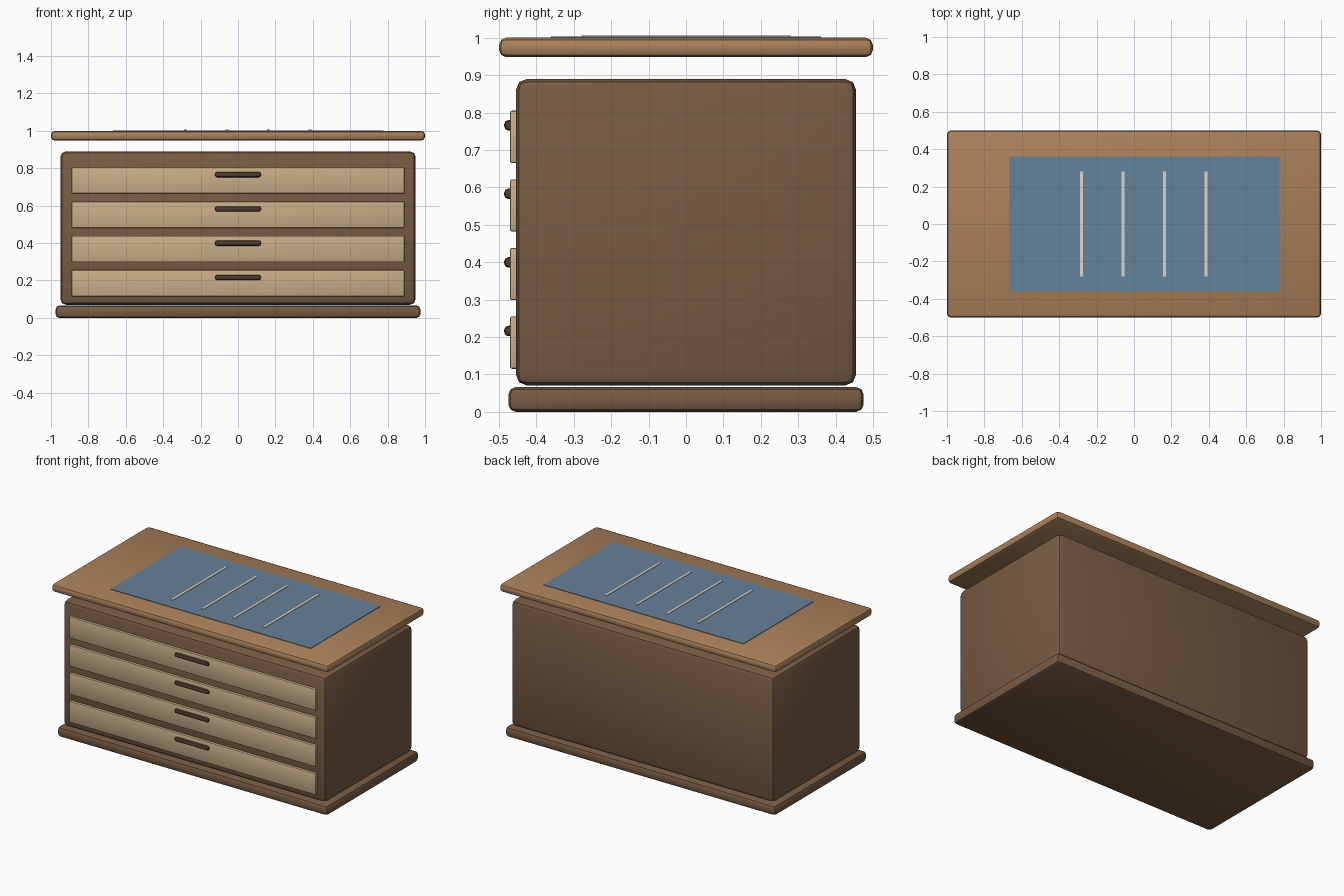
import bpy
import math

if "Cube" in bpy.data.objects:
    bpy.data.objects.remove(bpy.data.objects["Cube"])


def material(name, rgb):
    m = bpy.data.materials.new(name)
    m.diffuse_color = (*rgb, 1)
    m.use_nodes = True
    m.node_tree.nodes["Principled BSDF"].inputs["Base Color"].default_value = m.diffuse_color
    return m


DARK = material("dark_wood", (0.19, 0.105, 0.055))
TOP = material("top_wood", (0.40, 0.22, 0.105))
PALE = material("drawer_wood", (0.58, 0.42, 0.245))
METAL = material("handle_bronze", (0.085, 0.045, 0.028))
BLUE = material("mat_blue", (0.13, 0.225, 0.32))
LIGHT = material("strip_pale", (0.70, 0.67, 0.60))


def box(name, x, y, z, mat, bevel=0.0, segments=2):
    """Box from (min, max) ranges, optionally with rounded edges."""
    loc = [(r[0] + r[1]) / 2 for r in (x, y, z)]
    bpy.ops.mesh.primitive_cube_add(size=1, location=loc)
    ob = bpy.context.object
    ob.name = name
    ob.scale = [r[1] - r[0] for r in (x, y, z)]
    bpy.ops.object.transform_apply(location=False, rotation=False, scale=True)
    ob.data.materials.append(mat)
    if bevel:
        mod = ob.modifiers.new("rounded_edges", 'BEVEL')
        mod.width = bevel
        mod.segments = segments
        bpy.ops.object.modifier_apply(modifier=mod.name)
        bpy.ops.object.shade_smooth_by_angle(angle=math.radians(35))
    return ob


# Plinth, carcass and the separate raised top
box("plinth", (-0.975, 0.975), (-0.475, 0.475), (0, 0.066), DARK, 0.02)
box("cabinet_body", (-0.95, 0.95), (-0.455, 0.455), (0.07, 0.89), DARK, 0.03)
box("table_top", (-1, 1), (-0.5, 0.5), (0.948, 1.0), TOP, 0.02)

# Four drawers with bar handles
for i in range(4):
    z = 0.185 + i * 0.1833
    box(f"drawer_front_{i + 1}", (-0.89, 0.89), (-0.471, -0.445),
        (z - 0.07, z + 0.07), PALE, 0.006)
    box(f"drawer_handle_{i + 1}", (-0.123, 0.123), (-0.486, -0.458),
        (z + 0.017, z + 0.045), METAL, 0.011)

# Blue work mat with four thin strips
box("work_mat", (-0.667, 0.777), (-0.361, 0.361), (0.998, 1.003), BLUE)
for i in range(4):
    x = -0.281 + i * 0.222
    box(f"mat_strip_{i + 1}", (x - 0.007, x + 0.007), (-0.28, 0.28),
        (1.0, 1.006), LIGHT)
